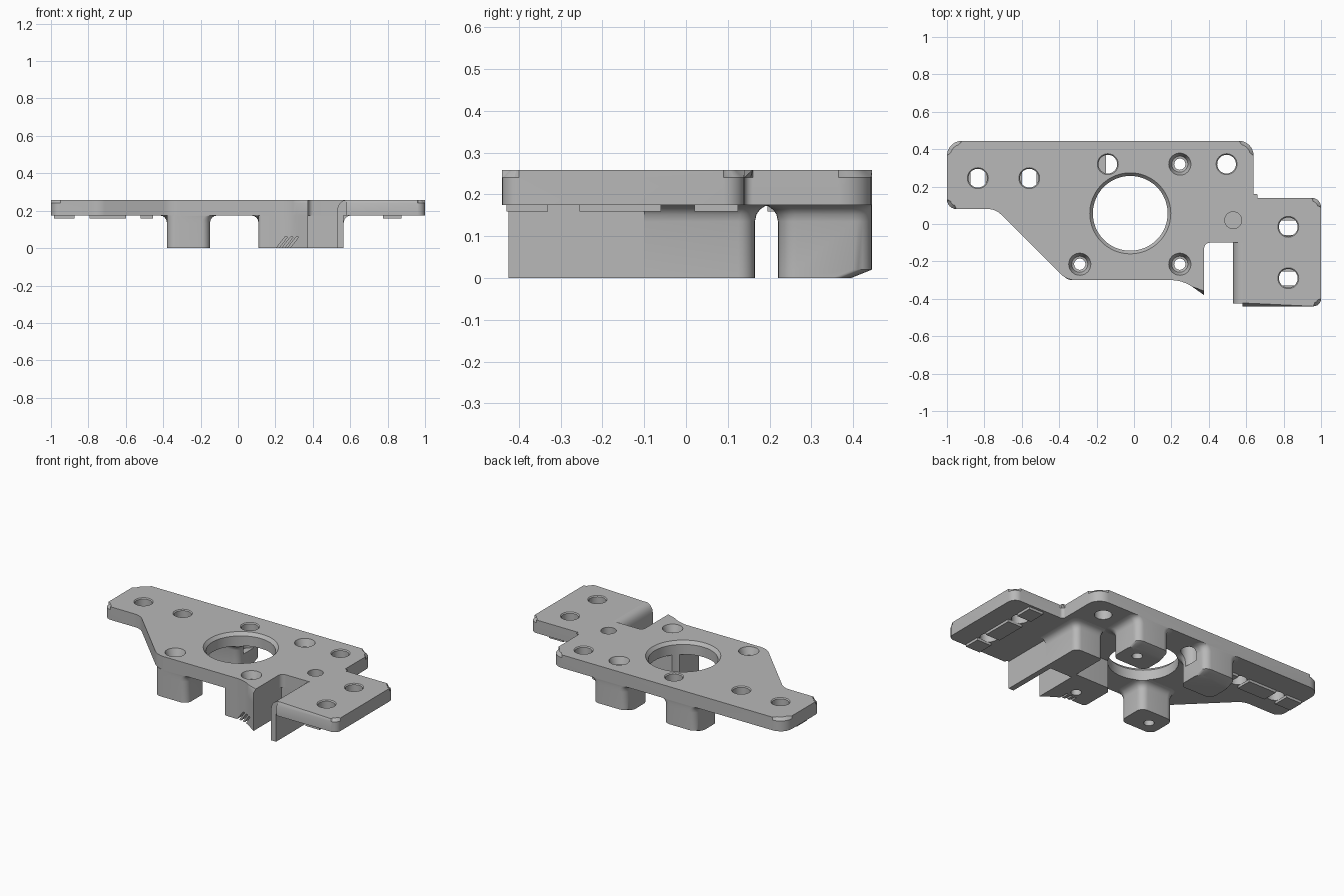
import bpy, bmesh, math
from mathutils import Vector

if "Cube" in bpy.data.objects:
    bpy.data.objects.remove(bpy.data.objects["Cube"])

BOTTOM, TOP = 0.175, 0.258

grey = bpy.data.materials.new("plain_grey")
grey.use_nodes = True
colour = (0.48, 0.48, 0.48, 1)
grey.diffuse_color = colour
grey.node_tree.nodes["Principled BSDF"].inputs["Base Color"].default_value = colour


def rounded(points, steps=6):
    """Outline from (x, y, corner radius) points."""
    out, n = [], len(points)
    for i, (x, y, r) in enumerate(points):
        p = Vector((x, y))
        if r == 0:
            out.append(p)
            continue
        a = (Vector(points[i - 1][:2]) - p).normalized()
        b = (Vector(points[(i + 1) % n][:2]) - p).normalized()
        half = a.angle(b) / 2
        t = r / math.tan(half)
        c = p + (a + b).normalized() * r / math.sin(half)
        s, e = p + a * t - c, p + b * t - c
        a0 = math.atan2(s.y, s.x)
        turn = (math.atan2(e.y, e.x) - a0 + math.pi) % math.tau - math.pi
        for k in range(steps + 1):
            ang = a0 + turn * k / steps
            out.append(c + r * Vector((math.cos(ang), math.sin(ang))))
    return out


def circle(x, y, r, n=40):
    return [Vector((x + r * math.cos(math.tau * i / n), y + r * math.sin(math.tau * i / n)))
            for i in range(n)]


def stack(bm, levels, along_y=False):
    """Closed solid through matching outlines at rising heights."""
    rings = [[bm.verts.new((p.x, h, p.y) if along_y else (p.x, p.y, h)) for p in o]
             for o, h in levels]
    bm.faces.new(rings[0])
    bm.faces.new(rings[-1])
    n = len(rings[0])
    for lo, hi in zip(rings, rings[1:]):
        for i in range(n):
            j = (i + 1) % n
            bm.faces.new((lo[i], lo[j], hi[j], hi[i]))


def finish(bm, name):
    bmesh.ops.recalc_face_normals(bm, faces=bm.faces)
    mesh = bpy.data.meshes.new(name)
    bm.to_mesh(mesh)
    bm.free()
    ob = bpy.data.objects.new(name, mesh)
    bpy.context.collection.objects.link(ob)
    mesh.materials.append(grey)
    return ob


def solid(name, levels, along_y=False):
    bm = bmesh.new()
    stack(bm, levels, along_y)
    return finish(bm, name)


def box(x0, x1, y0, y1, r=(0, 0, 0, 0)):
    return rounded([(x0, y0, r[0]), (x1, y0, r[1]), (x1, y1, r[2]), (x0, y1, r[3])])


def leg(name, x0, x1, y0, y1, flare, radii, back_cut=0.0):
    """Rounded leg; flare picks which of left, right, front, back sweep into the plate."""
    sweep = [(0, 0.001), (0, BOTTOM - 0.04)]
    sweep += [(0.04 * (1 - math.cos(a)), BOTTOM - 0.04 + 0.04 * math.sin(a))
              for a in (math.radians(d) for d in (25, 45, 65, 90))]
    levels = [(box(x0, x1, y0, y1 - back_cut, radii), 0)]
    if back_cut:
        sweep[0] = (0, 0.02)
    for f, z in sweep:
        l, r, fr, b = (f * s for s in flare)
        levels.append((box(x0 - l, x1 + r, y0 - fr, y1 + b, radii), z))
    return solid(name, levels)


# Main plate with chamfered upper rim
outline = rounded([(-1, 0.445, 0.08), (-1, 0.08, 0.05), (-0.74, 0.08, 0.1), (-0.36, -0.3, 0.12),
                   (0.26, -0.3, 0.2), (0.375, -0.38, 0), (0.375, -0.1, 0.03), (0.58, -0.1, 0),
                   (0.58, -0.44, 0), (1, -0.44, 0.04), (1, 0.14, 0.05), (0.64, 0.14, 0.02),
                   (0.64, 0.445, 0.08)])
bm = bmesh.new()
stack(bm, [(outline, BOTTOM), (outline, TOP)])
rim = []
for e in bm.edges:
    m = (e.verts[0].co + e.verts[1].co) / 2
    in_slot = 0.37 < m.x < 0.585 and -0.4 < m.y < -0.09
    if min(v.co.z for v in e.verts) > TOP - 0.001 and not in_slot:
        rim.append(e)
bmesh.ops.bevel(bm, geom=rim, offset=0.018, segments=1, affect='EDGES', clamp_overlap=False)
parts = [finish(bm, "plate")]

# Four legs around the large opening
r = 0.045
parts += [
    leg("back_left_leg", 0.11, 0.345, 0.22, 0.445, (1, 1, 1, 0), (r,) * 4, 0.05),
    leg("back_right_leg", -0.38, -0.15, 0.22, 0.445, (1, 1, 1, 0), (r,) * 4, 0.05),
    leg("front_right_leg", -0.38, -0.15, -0.3, -0.11, (0, 1, 0, 1), (r,) * 4),
]
foot = rounded([(0.11, -0.3, 0.02), (0.26, -0.3, 0.2), (0.375, -0.38, 0),
                (0.375, -0.06, 0), (0.11, -0.06, 0.04)])
parts.append(solid("front_left_leg", [(foot, 0), (foot, BOTTOM)]))

# Block behind the slot and the thin wall beside it
parts.append(leg("slot_block", 0.375, 0.565, -0.1, 0.165, (0, 1, 0, 1), (0, 0, 0.04, 0.02)))
wall = [Vector(p) for p in ((0.53, 0), (0.565, 0), (0.565, BOTTOM), (0.58, BOTTOM), (0.58, TOP))]
wall += [Vector((0.58 - 0.05 * math.sin(a), TOP - 0.06 + 0.06 * math.cos(a)))
         for a in (math.radians(d) for d in (22, 45, 67, 90))]
parts.append(solid("slot_wall", [(wall, -0.425), (wall, -0.1)], True))

# Locating rails under the plate, broken at the bolt holes
for i, (a, b) in enumerate([(-0.985, -0.875), (-0.795, -0.6), (-0.52, -0.455)]):
    o = box(a, b, 0.195, 0.295)
    parts.append(solid(f"right_rail_{i + 1}", [(o, 0.159), (o, BOTTOM)]))
for i, (a, b) in enumerate([(-0.43, -0.33), (-0.255, -0.06), (0.02, 0.125)]):
    o = box(0.775, 0.875, a, b)
    parts.append(solid(f"left_rail_{i + 1}", [(o, 0.159), (o, BOTTOM)]))

# Cutter for openings, bolt holes, countersinks and grooves
bm = bmesh.new()


def drill(x, y, profile):
    stack(bm, [(circle(x, y, rad, 64 if rad > 0.15 else 32), z) for rad, z in profile])


drill(-0.02, 0.057, [(0.2, -0.1), (0.2, TOP - 0.02), (0.225, TOP + 0.01)])
for x, y in [(-0.835, 0.245), (-0.56, 0.245), (-0.14, 0.32), (0.495, 0.32),
             (0.825, -0.015), (0.825, -0.29)]:
    drill(x, y, [(0.05, 0.1), (0.05, TOP - 0.006), (0.062, TOP + 0.006)])
for x, y in [(0.245, 0.32), (0.245, -0.215), (-0.29, -0.215)]:
    drill(x, y, [(0.03, -0.1), (0.03, 0.21), (0.043, 0.213), (0.06, TOP + 0.002), (0.06, 0.3)])
drill(0.53, 0.02, [(0.045, 0.2), (0.045, 0.3)])
for i in range(3):
    x = 0.195 + 0.03 * i
    slit = [Vector(p) for p in ((x, -0.012), (x + 0.014, -0.012), (x + 0.07, 0.06), (x + 0.056, 0.06))]
    stack(bm, [(slit, -0.5), (slit, -0.26)], True)
cutter = finish(bm, "hole_cutter")
cutter.hide_render = True

for ob in parts:
    if "rail" not in ob.name:
        mod = ob.modifiers.new("holes", 'BOOLEAN')
        mod.operation, mod.solver, mod.object = 'DIFFERENCE', 'EXACT', cutter

# Bake the cuts, then drop the cutter
bpy.context.view_layer.update()
graph = bpy.context.evaluated_depsgraph_get()
baked = [bpy.data.meshes.new_from_object(ob.evaluated_get(graph)) for ob in parts]
for ob, mesh in zip(parts, baked):
    ob.modifiers.clear()
    ob.data = mesh
bpy.data.objects.remove(cutter)

bpy.ops.object.select_all(action='DESELECT')
for ob in parts:
    ob.select_set(True)
bpy.context.view_layer.objects.active = parts[0]
bpy.ops.object.shade_smooth_by_angle(angle=math.radians(30))
